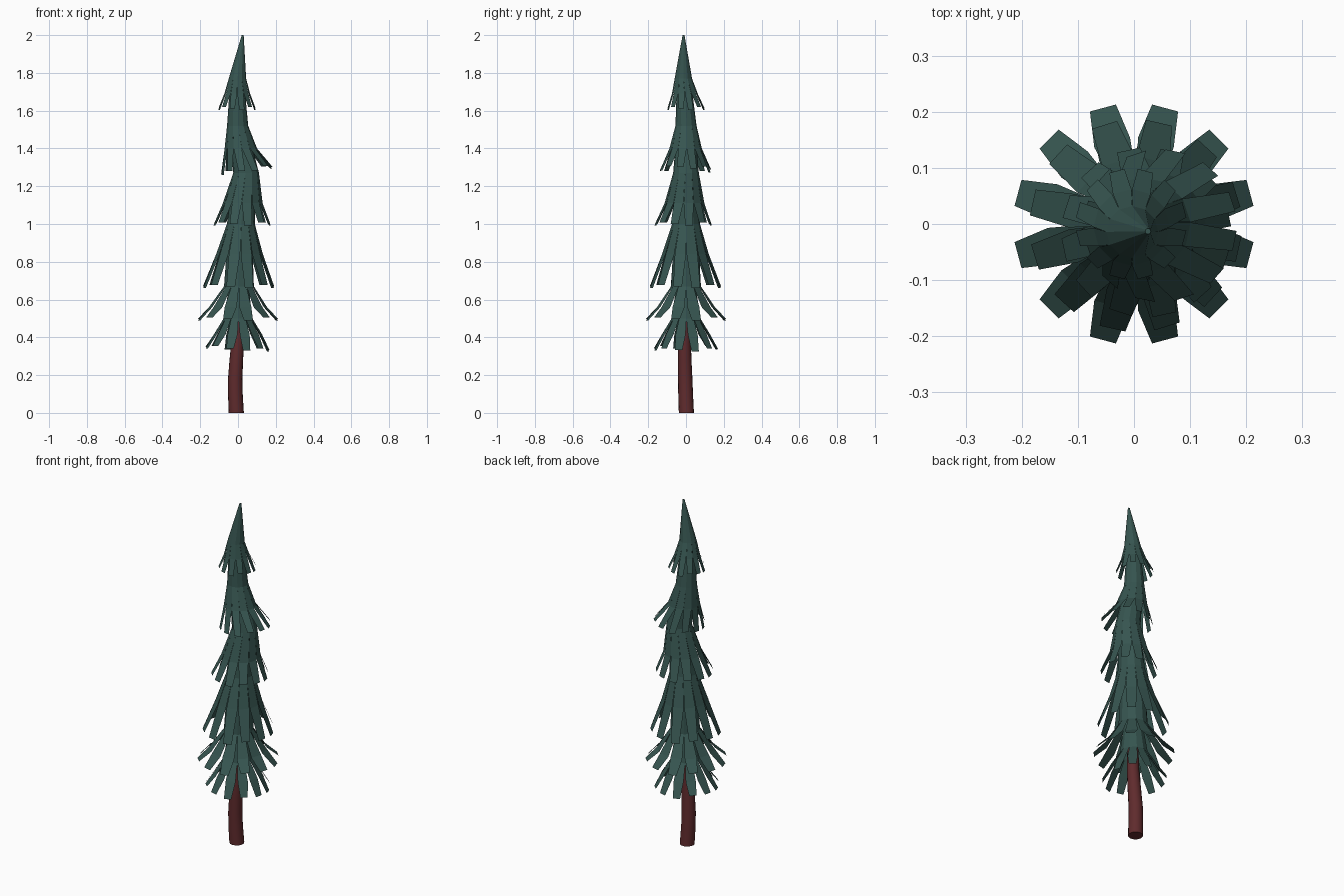
import bpy, bmesh, math
from mathutils import Vector

if "Cube" in bpy.data.objects:
    bpy.data.objects.remove(bpy.data.objects["Cube"])


def material(name, rgb):
    m = bpy.data.materials.new(name)
    m.diffuse_color = (*rgb, 1)
    m.use_nodes = True
    m.node_tree.nodes["Principled BSDF"].inputs["Base Color"].default_value = m.diffuse_color
    return m


GREEN = material("needle green", (0.037, 0.09, 0.08))
BROWN = material("bark red brown", (0.115, 0.024, 0.026))
SIDES = 12


def finish(bm, name, mat):
    me = bpy.data.meshes.new(name)
    bm.to_mesh(me)
    bm.free()
    me.materials.append(mat)
    ob = bpy.data.objects.new(name, me)
    bpy.context.collection.objects.link(ob)
    return ob


def ring(bm, cx, cy, z, r, n=SIDES, turn=0.0):
    return [bm.verts.new((cx + r * math.cos(turn + i * math.tau / n),
                          cy + r * math.sin(turn + i * math.tau / n), z)) for i in range(n)]


def bridge(bm, a, b):
    n = len(a)
    for i in range(n):
        j = (i + 1) % n
        bm.faces.new((b[i], b[j], a[j], a[i]))


def tier(name, top, core, knee, tip, widths, tilt=0.0, turn=0.0):
    """Tapered sleeve whose lower edge splits into drooping blades."""
    bm = bmesh.new()
    a, b = ring(bm, *top, turn=turn), ring(bm, *core, turn=turn)
    bm.faces.new(a)
    bridge(bm, a, b)
    for i in range(SIDES):
        ang = turn + (i + 0.5) * math.tau / SIDES
        out = Vector((math.cos(ang), math.sin(ang), 0))
        side = Vector((-out.y, out.x, 0))
        droop = 0.008 * ((i * 5) % 3 - 1)
        prev = (b[i], b[(i + 1) % SIDES])
        for k, ((cx, cy, z, r), w) in enumerate(zip((knee, tip), widths)):
            p = Vector((cx, cy, z + k * (droop + tilt * out.x * r))) + out * r
            cur = (bm.verts.new(p - side * w / 2), bm.verts.new(p + side * w / 2))
            bm.faces.new((cur[0], cur[1], prev[1], prev[0]))
            prev = cur
    finish(bm, name, GREEN)


# Foliage tiers: each ring is (centre x, centre y, height, radius)
tier("crown_tier", (0.025, -0.013, 2.0, 0.005), (-0.003, -0.014, 1.77, 0.046),
     (-0.004, -0.006, 1.69, 0.066), (-0.005, 0, 1.612, 0.098), (0.034, 0.028))
tier("upper_tier", (-0.005, -0.012, 1.78, 0.035), (-0.002, 0.0, 1.52, 0.056),
     (0.015, -0.002, 1.40, 0.083), (0.047, -0.003, 1.285, 0.135), (0.044, 0.036), 0.13, 0.06)
tier("middle_tier", (-0.005, 0.0, 1.55, 0.045), (0.043, 0.0, 1.27, 0.068),
     (0.025, -0.008, 1.11, 0.102), (0.022, -0.015, 1.0, 0.15), (0.053, 0.042), 0, -0.05)
tier("broad_tier", (0.04, 0.0, 1.3, 0.055), (0.015, 0.0, 1.0, 0.074),
     (0.008, -0.003, 0.84, 0.12), (0.003, -0.003, 0.67, 0.188), (0.061, 0.047), 0, 0.04)
tier("lower_tier", (0.012, 0.0, 1.02, 0.06), (0.005, 0.0, 0.67, 0.079),
     (0.0, 0.0, 0.56, 0.15), (0.0, 0.0, 0.497, 0.214), (0.066, 0.048))
tier("skirt_tier", (0.005, 0.0, 0.68, 0.05), (0.0, 0.0, 0.5, 0.076),
     (0.0, 0.0, 0.415, 0.125), (-0.003, 0.0, 0.34, 0.17), (0.054, 0.040), -0.05, 0.03)

# Bent trunk
bm = bmesh.new()
rings = [ring(bm, *p, n=16) for p in [
    (-0.009, 0.002, 0.0, 0.04), (-0.014, -0.002, 0.1, 0.039), (-0.015, -0.004, 0.18, 0.038),
    (-0.009, -0.007, 0.28, 0.036), (0.0, -0.008, 0.4, 0.033), (0.005, -0.004, 0.62, 0.027)]]
for lo, hi in zip(rings, rings[1:]):
    bridge(bm, hi, lo)
bm.faces.new(rings[0][::-1])
bm.faces.new(rings[-1])
trunk = finish(bm, "trunk", BROWN)
bpy.context.view_layer.objects.active = trunk
trunk.select_set(True)
bpy.ops.object.shade_smooth_by_angle(angle=math.radians(40))
